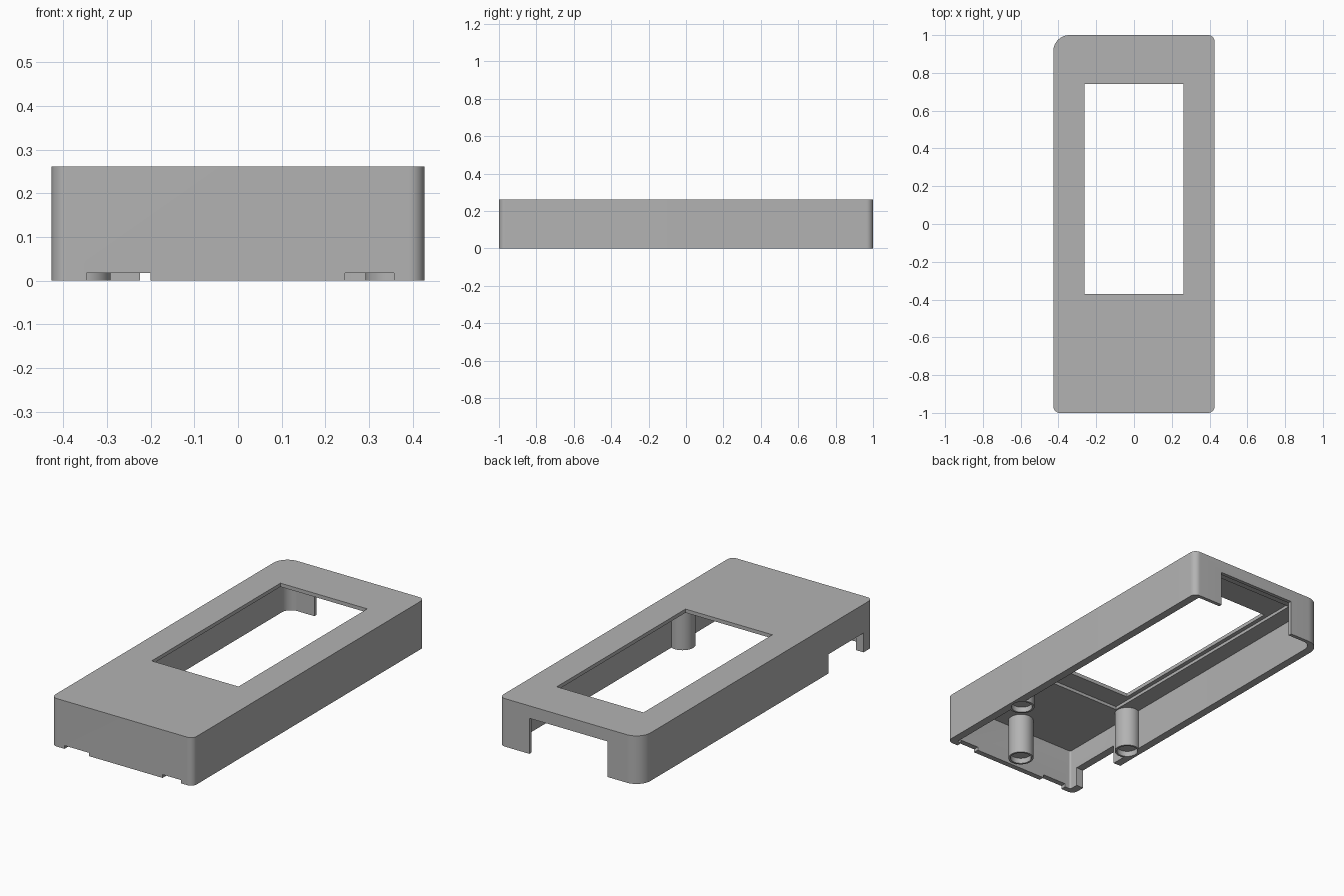
import bpy, bmesh, math

if "Cube" in bpy.data.objects:
    bpy.data.objects.remove(bpy.data.objects["Cube"])

GREY = (0.45, 0.45, 0.45, 1)
grey = bpy.data.materials.new("plain grey")
grey.use_nodes = True
grey.diffuse_color = GREY
grey.node_tree.nodes["Principled BSDF"].inputs["Base Color"].default_value = GREY

HEIGHT = 0.262


def prism(name, x0, x1, y0, y1, z0, z1, radii=(0, 0, 0, 0)):
    """Upright block; radii round the corners counter-clockwise from front right."""
    corners = [(x1, y0, -1, 1), (x1, y1, -1, -1), (x0, y1, 1, -1), (x0, y0, 1, 1)]
    bm = bmesh.new()
    ring = []
    for i, ((x, y, sx, sy), r) in enumerate(zip(corners, radii)):
        steps = 12 if r else 0
        for k in range(steps + 1):
            a = math.pi / 2 * (i - 1 + (k / steps if steps else 0))
            dx, dy = (math.cos(a), math.sin(a)) if r else (0, 0)
            ring.append(bm.verts.new((x + r * (sx + dx), y + r * (sy + dy), z0)))
    base = bm.faces.new(ring)
    top = bmesh.ops.extrude_face_region(bm, geom=[base])["geom"]
    bmesh.ops.translate(bm, vec=(0, 0, z1 - z0),
                        verts=[v for v in top if isinstance(v, bmesh.types.BMVert)])
    bmesh.ops.recalc_face_normals(bm, faces=bm.faces)
    mesh = bpy.data.meshes.new(name)
    bm.to_mesh(mesh)
    bm.free()
    mesh.materials.append(grey)
    ob = bpy.data.objects.new(name, mesh)
    bpy.context.collection.objects.link(ob)
    return ob


def cylinder(name, x, y, r, z0, z1):
    bpy.ops.mesh.primitive_cylinder_add(vertices=40, radius=r, depth=z1 - z0,
                                        location=(x, y, (z0 + z1) / 2))
    ob = bpy.context.object
    ob.name = name
    ob.data.materials.append(grey)
    return ob


def combine(target, tool, operation):
    """Apply a boolean and remove the tool."""
    mod = target.modifiers.new(operation.lower(), "BOOLEAN")
    mod.object, mod.operation, mod.solver = tool, operation, "EXACT"
    bpy.context.view_layer.objects.active = target
    bpy.ops.object.modifier_apply(modifier=mod.name)
    bpy.data.objects.remove(tool)


# Outer case, with one larger corner at the back
case = prism("case_shell", -0.427, 0.427, -1, 1, 0, HEIGHT, (0.035, 0.035, 0.085, 0.035))

# Hollow inside, open underneath
combine(case, prism("cavity", -0.383, 0.383, -0.97, 0.98, -0.1, 0.225,
                    (0.01, 0.01, 0.055, 0.01)), "DIFFERENCE")

# Screw posts joined to the ceiling and side walls, each with a shallow bore
posts = [(-0.357, -0.48), (0.357, -0.48), (0.02, -0.89)]
for x, y in posts:
    combine(case, cylinder("screw_post", x, y, 0.065, 0, 0.245), "UNION")
for x, y in posts:
    combine(case, cylinder("post_bore", x, y, 0.054, -0.05, 0.03), "DIFFERENCE")

# Openings: screen recess and window, back port, side port, front rim notches
openings = {
    "screen_recess": (-0.285, 0.285, -0.485, 0.91, 0.15, 0.242),
    "screen_window": (-0.262, 0.262, -0.37, 0.74, 0.15, 0.4),
    "back_port": (-0.225, 0.245, 0.93, 1.1, -0.1, 0.194),
    "side_port": (-0.5, -0.36, -0.92, -0.62, -0.1, 0.105),
    "front_notch_right": (-0.347, -0.2, -1.1, -0.96, -0.1, 0.018),
    "front_notch_left": (0.245, 0.357, -1.1, -0.96, -0.1, 0.018),
}
for name, box in openings.items():
    combine(case, prism(name, *box), "DIFFERENCE")

# Smooth rounded corners and posts, crisp edges elsewhere
bpy.ops.object.select_all(action="DESELECT")
case.select_set(True)
bpy.context.view_layer.objects.active = case
bpy.ops.object.shade_smooth_by_angle(angle=math.radians(30))
